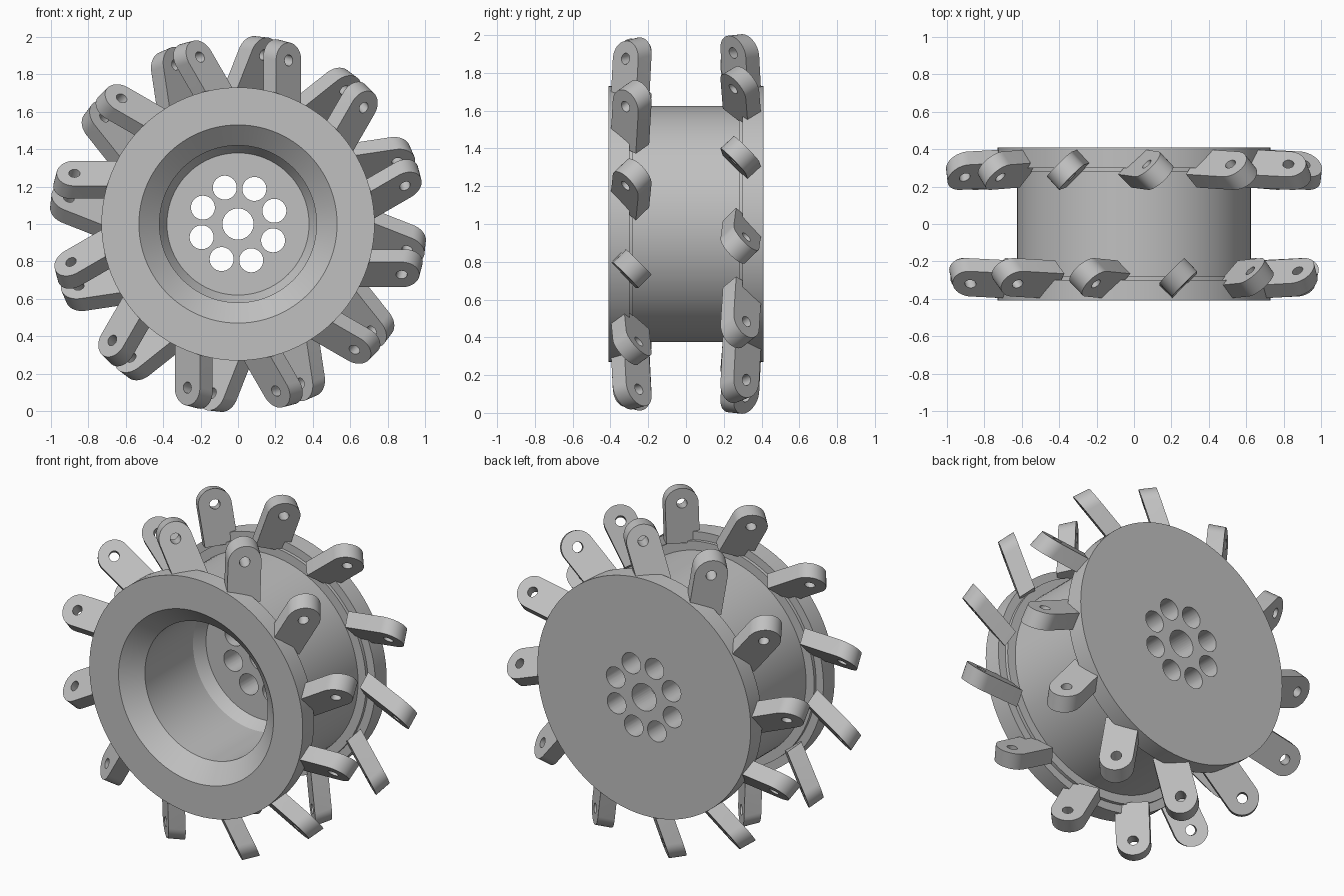
import bpy, bmesh, math
from mathutils import Matrix, Vector

cube = bpy.data.objects.get("Cube")
if cube:
    bpy.data.objects.remove(cube)

steel = bpy.data.materials.new("plain grey steel")
steel.use_nodes = True
GREY = (0.53, 0.53, 0.53, 1)
steel.diffuse_color = GREY
steel.node_tree.nodes["Principled BSDF"].inputs["Base Color"].default_value = GREY

AXLE = Vector((0, 0, 1))


def add_object(name, mesh):
    ob = bpy.data.objects.new(name, mesh)
    bpy.context.collection.objects.link(ob)
    mesh.materials.clear()
    mesh.materials.append(steel)
    return ob


def smooth(ob):
    bpy.ops.object.select_all(action="DESELECT")
    ob.select_set(True)
    bpy.context.view_layer.objects.active = ob
    bpy.ops.object.shade_smooth_by_angle(angle=math.radians(25))


# Drum with flanges and a stepped bore: (radius, y) profile spun round the axle
profile = [(0, .41), (.73, .41), (.73, .30), (.68, .30), (.68, .28), (.625, .28),
           (.625, -.28), (.68, -.28), (.68, -.30), (.73, -.30), (.73, -.41),
           (.53, -.41), (.42, -.31), (.42, .16), (.38, .23), (0, .23)]
bm = bmesh.new()
verts = [bm.verts.new((r, y, 0)) for r, y in profile]
edges = [bm.edges.new(pair) for pair in zip(verts, verts[1:])]
bmesh.ops.spin(bm, geom=verts + edges, cent=(0, 0, 0), axis=(0, 1, 0),
               angle=math.tau, steps=96, use_duplicate=False)
bmesh.ops.remove_doubles(bm, verts=bm.verts, dist=1e-4)
bmesh.ops.recalc_face_normals(bm, faces=bm.faces)
bmesh.ops.translate(bm, verts=bm.verts, vec=AXLE)
mesh = bpy.data.meshes.new("drum")
bm.to_mesh(mesh)
bm.free()
drum = add_object("drum", mesh)

# Centre hole and bolt holes through the hub plate
bm = bmesh.new()
holes = [(0, 0, .083)]
for k in range(8):
    a = math.radians(20 + 45 * k)
    holes.append((.207 * math.cos(a), .207 * math.sin(a), .064))
for x, z, r in holes:
    place = Matrix.Translation((x, .32, z + 1)) @ Matrix.Rotation(math.pi / 2, 4, "X")
    bmesh.ops.create_cone(bm, cap_ends=True, segments=40, radius1=r, radius2=r,
                          depth=.4, matrix=place)
mesh = bpy.data.meshes.new("hole_cutter")
bm.to_mesh(mesh)
bm.free()
cutter = add_object("hole_cutter", mesh)
cut = drum.modifiers.new("hub_holes", "BOOLEAN")
cut.operation = "DIFFERENCE"
cut.solver = "EXACT"
cut.object = cutter
bpy.context.view_layer.update()
cut_mesh = bpy.data.meshes.new_from_object(
    drum.evaluated_get(bpy.context.evaluated_depsgraph_get()))
drum.modifiers.clear()
drum.data = cut_mesh
bpy.data.objects.remove(cutter)
smooth(drum)

# Tooth plate: round-ended outline with a pin hole, centred on the hole
WIDTH, THICK, LENGTH = .19, .10, .25
curve = bpy.data.curves.new("tooth_outline", "CURVE")
curve.dimensions = "2D"
curve.fill_mode = "BOTH"
curve.extrude = THICK / 2


def add_loop(points):
    spline = curve.splines.new("POLY")
    spline.points.add(len(points) - 1)
    for p, (x, y) in zip(spline.points, points):
        p.co = (x, y, 0, 1)
    spline.use_cyclic_u = True


def arc(radius, sweep, steps):
    return [(radius * math.cos(sweep * i / steps), radius * math.sin(sweep * i / steps))
            for i in range(steps + 1)]


half = WIDTH / 2
add_loop(arc(half, math.pi, 20) + [(-half, -LENGTH), (half, -LENGTH)])
add_loop(arc(.03, math.tau, 24)[:-1])
outline = bpy.data.objects.new("tooth_outline", curve)
bpy.context.collection.objects.link(outline)
bpy.context.view_layer.update()
tooth_mesh = bpy.data.meshes.new_from_object(
    outline.evaluated_get(bpy.context.evaluated_depsgraph_get()))
bpy.data.objects.remove(outline)
bm = bmesh.new()
bm.from_mesh(tooth_mesh)
bmesh.ops.remove_doubles(bm, verts=bm.verts, dist=1e-5)
bmesh.ops.recalc_face_normals(bm, faces=bm.faces)
bm.to_mesh(tooth_mesh)
bm.free()

Y = Vector((0, 1, 0))


def directions(angle):
    a = math.radians(angle)
    return Vector((math.cos(a), 0, math.sin(a))), Vector((math.sin(a), 0, -math.cos(a)))


def tooth_matrix(angle):
    """Plate turned 45 degrees across the rim and leaning 15 degrees along it."""
    radial, tangent = directions(angle)
    lean, lean_tangent = directions(angle + 15)
    across = (lean_tangent + Y).normalized()
    through = (tangent - Y).normalized()
    along = lean + Y * .05
    m = Matrix((across, along, through)).transposed().to_4x4()
    return Matrix.Translation(radial * .915 - Y * .285) @ m


# Two rings of twelve teeth; the back ring is the front one turned about z
half_turn = Matrix.Rotation(math.pi, 4, "Z")
for side, start in (("front", 75), ("back", 180 - 83.5)):
    for k in range(12):
        m = tooth_matrix(start + 30 * k)
        if side == "back":
            m = half_turn @ m
        mesh = tooth_mesh.copy()
        mesh.transform(Matrix.Translation(AXLE) @ m)
        smooth(add_object(f"{side}_tooth_{k + 1}", mesh))
bpy.data.meshes.remove(tooth_mesh)
